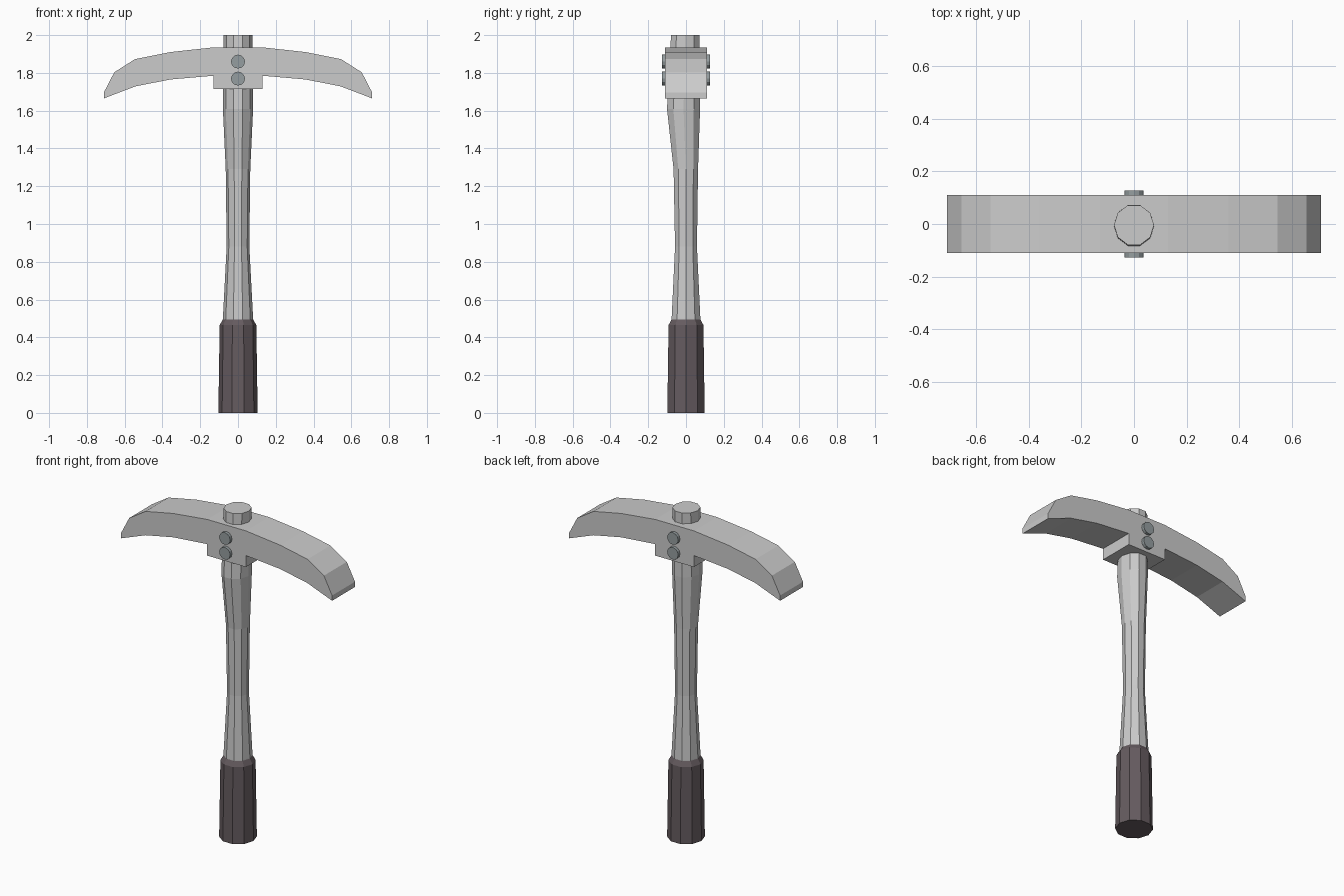
import bpy, bmesh
from math import sin, cos, pi

if "Cube" in bpy.data.objects:
    bpy.data.objects.remove(bpy.data.objects["Cube"])


def make(name, bm, color=None):
    bmesh.ops.recalc_face_normals(bm, faces=bm.faces)
    me = bpy.data.meshes.new(name)
    bm.to_mesh(me)
    bm.free()
    ob = bpy.data.objects.new(name, me)
    bpy.context.collection.objects.link(ob)
    if color:
        mat = bpy.data.materials.new(name + "_color")
        mat.diffuse_color = (*color, 1)
        mat.use_nodes = True
        mat.node_tree.nodes["Principled BSDF"].inputs["Base Color"].default_value = mat.diffuse_color
        me.materials.append(mat)
    return ob


def loft(name, rings, sides=10, color=None):
    """Rings are (z, x radius, y radius, y centre)."""
    bm = bmesh.new()
    loops = [[bm.verts.new((rx * cos(2 * pi * i / sides), cy + ry * sin(2 * pi * i / sides), z))
              for i in range(sides)] for z, rx, ry, cy in rings]
    for a, b in zip(loops, loops[1:]):
        for i in range(sides):
            j = (i + 1) % sides
            bm.faces.new((a[i], a[j], b[j], b[i]))
    bm.faces.new(loops[0])
    bm.faces.new(loops[-1])
    return make(name, bm, color)


# Handle, swelling towards the front below the head
loft("handle", [(0.45, 0.08, 0.08, 0), (0.50, 0.08, 0.08, 0), (0.88, 0.06, 0.061, 0),
                (1.29, 0.065, 0.068, -0.001), (1.61, 0.08, 0.092, -0.013),
                (2.0, 0.076, 0.079, -0.004)])

# Grip with a chamfered top
loft("grip", [(0, 0.104, 0.104, 0), (0.465, 0.097, 0.097, 0), (0.495, 0.08, 0.08, 0)],
     color=(0.13, 0.105, 0.115))

# Curved head with its socket block: half profile mirrored, then extruded
half = [(0.13, 1.935), (0.36, 1.91), (0.545, 1.873), (0.655, 1.803), (0.71, 1.697),
        (0.71, 1.665), (0.545, 1.728), (0.36, 1.765), (0.13, 1.785), (0.13, 1.715)]
profile = half + [(-x, z) for x, z in reversed(half)]
bm = bmesh.new()
face = bm.faces.new([bm.verts.new((x, -0.11, z)) for x, z in profile])
ext = bmesh.ops.extrude_face_region(bm, geom=[face], use_keep_orig=True)
bmesh.ops.translate(bm, vec=(0, 0.22, 0),
                    verts=[v for v in ext["geom"] if isinstance(v, bmesh.types.BMVert)])
make("head", bm)

# Bolts running through the head
for i, z in enumerate((1.77, 1.86)):
    bolt = loft(f"bolt_{i + 1}", [(-0.128, 0.037, 0.037, 0), (0.128, 0.037, 0.037, 0)],
                sides=12, color=(0.3, 0.34, 0.35))
    bolt.rotation_euler.x = pi / 2
    bolt.location.z = z
